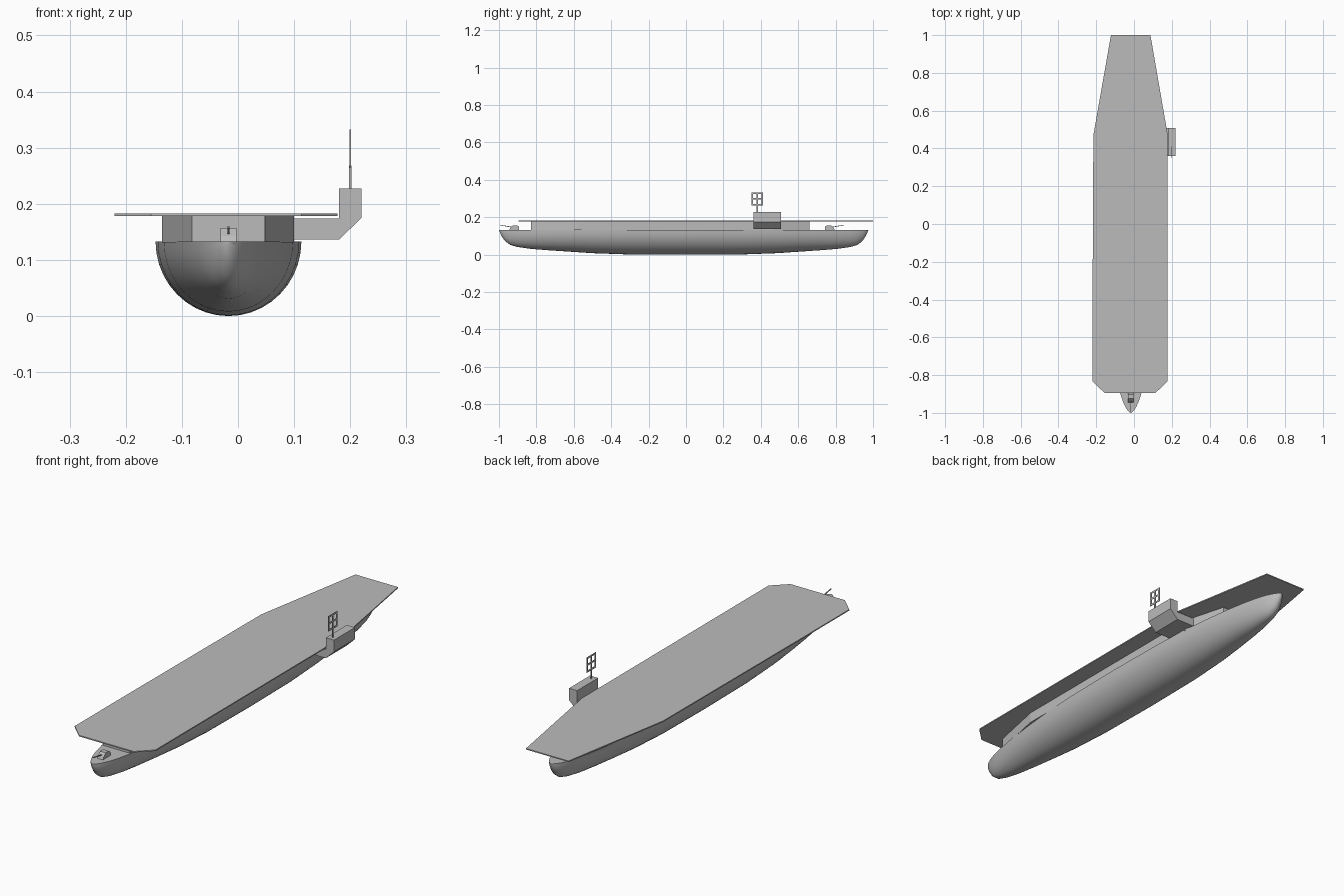
import bpy, bmesh, math

if "Cube" in bpy.data.objects:
    bpy.data.objects.remove(bpy.data.objects["Cube"])

grey = bpy.data.materials.new("ship grey")
grey.diffuse_color = (0.5, 0.5, 0.5, 1)
grey.use_nodes = True
grey.node_tree.nodes["Principled BSDF"].inputs["Base Color"].default_value = grey.diffuse_color
CX, TOP = -0.017, 0.133            # hull centreline and main deck height


def make(name, bm, smooth=False):
    bmesh.ops.recalc_face_normals(bm, faces=bm.faces)
    me = bpy.data.meshes.new(name)
    bm.to_mesh(me)
    bm.free()
    me.materials.append(grey)
    ob = bpy.data.objects.new(name, me)
    bpy.context.collection.objects.link(ob)
    if smooth:
        bpy.context.view_layer.objects.active = ob
        ob.select_set(True)
        bpy.ops.object.shade_smooth_by_angle(angle=math.radians(40))
        ob.select_set(False)
    return ob


def prism(name, pts, lo, hi, axis):
    """Extrude a 2D outline along an axis (x: pts are y,z / y: x,z / z: x,y)."""
    place = {"x": lambda a, b, h: (h, a, b), "y": lambda a, b, h: (a, h, b),
             "z": lambda a, b, h: (a, b, h)}[axis]
    bm = bmesh.new()
    ends = [[bm.verts.new(place(a, b, h)) for a, b in pts] for h in (lo, hi)]
    for e in ends:
        bm.faces.new(e)
    n = len(pts)
    for i in range(n):
        j = (i + 1) % n
        bm.faces.new((ends[0][i], ends[0][j], ends[1][j], ends[1][i]))
    return make(name, bm)


# Hull: half-elliptical sections lofted along y (distance from middle, half width, depth)
half = [(0, .130, .133), (.3, .126, .132), (.5, .115, .125), (.62, .103, .117),
        (.74, .087, .109), (.83, .071, .102), (.9, .055, .092), (.94, .042, .081),
        (.968, .029, .060), (.987, .017, .032), (1, .002, .002)]
stations = [(-y, w, d) for y, w, d in reversed(half)] + [(y * .975, w, d) for y, w, d in half[1:]]
bm = bmesh.new()
N = 20
rows = []
for y, w, d in stations:
    rows.append([bm.verts.new((CX + w * math.cos(math.pi * k / N), y,
                               TOP - d * math.sin(math.pi * k / N))) for k in range(N + 1)])
for a, b in zip(rows, rows[1:]):
    for k in range(N):
        bm.faces.new((a[k], a[k + 1], b[k + 1], b[k]))
    bm.faces.new((a[0], b[0], b[N], a[N]))
bm.faces.new(rows[0])
bm.faces.new(rows[-1])
make("hull", bm, True)

# Hangar block with chamfered ends
prism("hangar", [(-.082, -.83), (.048, -.83), (.10, -.58), (.10, .47), (.048, .66),
                 (-.082, .66), (-.135, .47), (-.135, -.58)], TOP - .002, .179, "z")

# Flight deck
prism("flight_deck", [(-.22, -.833), (-.155, -.895), (.113, -.895), (.177, -.833), (.177, .48),
                      (.087, 1), (-.122, 1), (-.215, .47), (-.22, -.5)], .178, .183, "z")

# Island tower on a side sponson
prism("island", [(.09, .136), (.18, .136), (.22, .175), (.22, .227), (.18, .227),
                 (.18, .174), (.09, .174)], .36, .508, "y")

# Radar mast and open 2 x 2 frame
RX, RY = .2, .38
prism("radar_mast", [(RY - .004, .226), (RY + .004, .226), (RY + .004, .268),
                     (RY - .004, .268)], RX - .002, RX + .002, "x")
for i in (-1, 0, 1):
    y, z = RY + i * .027, .298 + i * .03
    prism("radar_upright", [(y - .004, .264), (y + .004, .264), (y + .004, .332),
                            (y - .004, .332)], RX - .001, RX + .001, "x")
    prism("radar_bar", [(RY - .031, z - .004), (RY + .031, z - .004), (RY + .031, z + .004),
                        (RY - .031, z + .004)], RX - .001, RX + .001, "x")

# Deck guns at bow and stern: wedge turret with a raised thin barrel
for name, y0, s in (("bow", -.915, -1), ("stern", .765, 1)):
    prism(name + "_turret", [(y0 - s * .023, TOP - .001), (y0 + s * .03, TOP - .001),
                             (y0 + s * .025, .143), (y0 + s * .01, .157),
                             (y0 - s * .012, .157), (y0 - s * .023, .148)],
          CX - .014, CX + .014, "x")
    prism(name + "_barrel", [(y0 + s * .015, .145), (y0 + s * .08, .157),
                             (y0 + s * .08, .160), (y0 + s * .015, .149)],
          CX - .002, CX + .002, "x")
